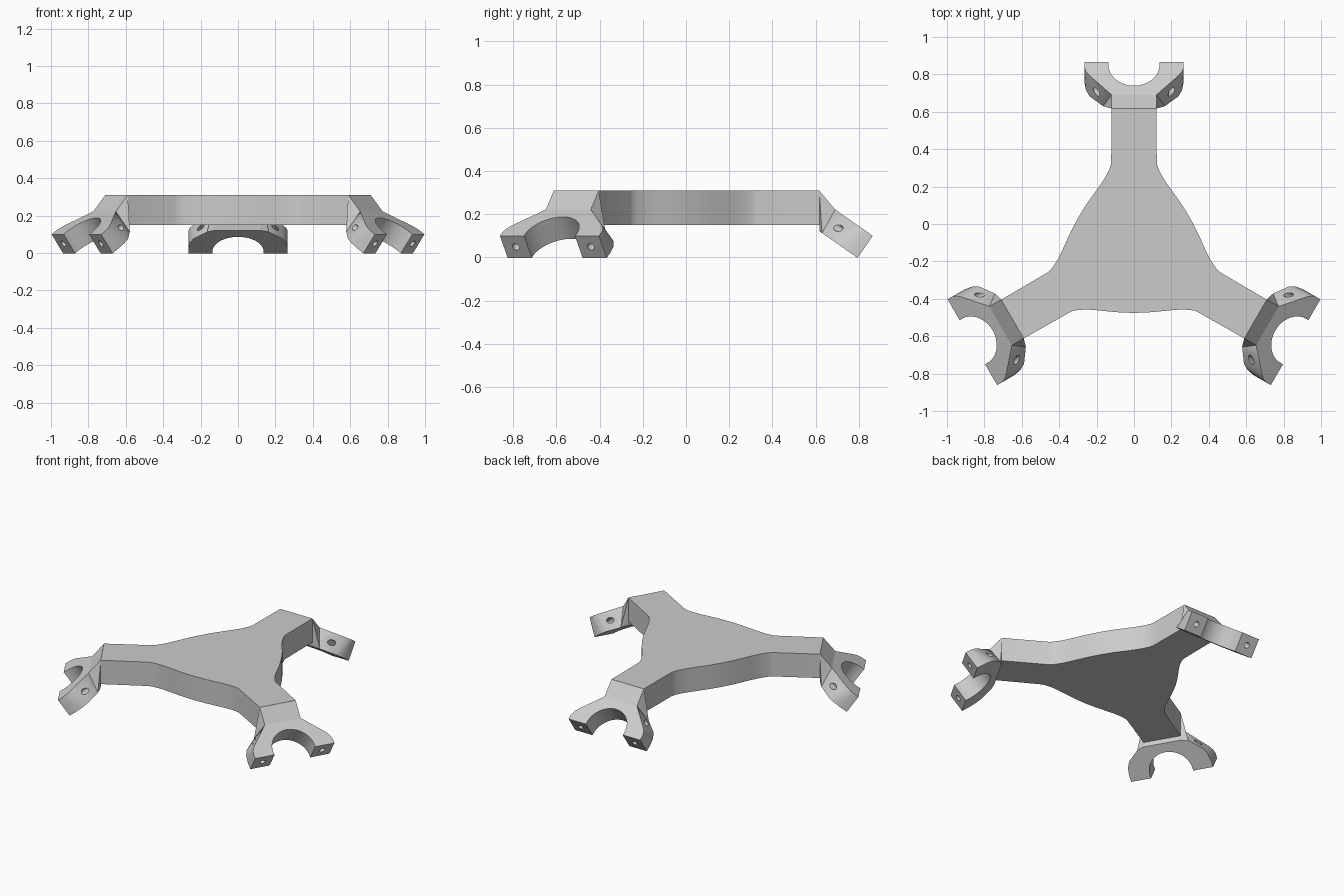
import bpy, bmesh, math
from mathutils import Vector, Matrix

cube = bpy.data.objects.get("Cube")
if cube:
    bpy.data.objects.remove(cube, do_unlink=True)

grey = bpy.data.materials.new("plain grey")
grey.use_nodes = True
colour = (0.6, 0.6, 0.6, 1)
grey.diffuse_color = colour
grey.node_tree.nodes["Principled BSDF"].inputs["Base Color"].default_value = colour

HUB = Vector((0, -0.133, 0))       # axis of the three arms
TILT = math.radians(35)            # downward slope of each clamp
THICK = 0.124
Z_LOW, Z_TOP = 0.15, 0.31
BACK = 0.213                       # length of clamp along its slope
TIP = Vector((0, 0.865, 0.10))
UP_SLOPE = Vector((0, -math.cos(TILT), math.sin(TILT)))
INWARD = Vector((0, -math.sin(TILT), -math.cos(TILT)))


def on_clamp(x, s, depth=0):
    """Point at distance s back from the tip and depth below the top face."""
    return TIP + Vector((x, 0, 0)) + UP_SLOPE * s + INWARD * depth


def link(name, mesh):
    obj = bpy.data.objects.new(name, mesh)
    bpy.context.collection.objects.link(obj)
    return obj


def finish(name, bm):
    bmesh.ops.recalc_face_normals(bm, faces=bm.faces)
    mesh = bpy.data.meshes.new(name)
    bm.to_mesh(mesh)
    bm.free()
    mesh.materials.append(grey)
    return link(name, mesh)


def hull(name, half_points):
    """Convex solid, mirrored across x."""
    bm = bmesh.new()
    for p in half_points:
        for side in (1, -1):
            bm.verts.new((side * p[0], p[1], p[2]))
    res = bmesh.ops.convex_hull(bm, input=bm.verts)
    bmesh.ops.delete(bm, geom=[v for v in res["geom_interior"] if isinstance(v, bmesh.types.BMVert)],
                     context='VERTS')
    bmesh.ops.dissolve_limit(bm, angle_limit=0.01, verts=bm.verts, edges=bm.edges)
    return finish(name, bm)


def cutter(name, centre, axis, radius, length, sides):
    bm = bmesh.new()
    turn = Vector((0, 0, 1)).rotation_difference(axis).to_matrix().to_4x4()
    bmesh.ops.create_cone(bm, cap_ends=True, segments=sides, radius1=radius, radius2=radius,
                          depth=length, matrix=Matrix.Translation(centre) @ turn)
    obj = finish(name, bm)
    obj.hide_render = True
    return obj


def smooth(obj, degrees):
    bpy.ops.object.select_all(action='DESELECT')
    obj.select_set(True)
    bpy.context.view_layer.objects.active = obj
    bpy.ops.object.shade_smooth_by_angle(angle=math.radians(degrees))


# Three-sided hub plate: one wavy side, mirrored and turned three times
side = [(0, .342), (.05, .341), (.1, .338), (.15, .333), (.2, .328), (.24, .325),
        (.27, .325), (.3, .327), (.32, .330), (.338, .336), (.59, .479)]
whole = [(-p, d) for p, d in reversed(side[1:])] + side
bm = bmesh.new()
ring = []
for k in range(3):
    turn = Matrix.Rotation(math.radians(30 + 120 * k), 3, 'Z')
    for p, d in whole:
        ring.append(bm.verts.new(turn @ Vector((d, p, Z_LOW)) + HUB))
base = bm.faces.new(ring)
top = bmesh.ops.extrude_face_region(bm, geom=[base])
bmesh.ops.translate(bm, vec=(0, 0, Z_TOP - Z_LOW),
                    verts=[v for v in top["geom"] if isinstance(v, bmesh.types.BMVert)])
plate = finish("hub_plate", bm)
smooth(plate, 25)

# Sloping clamp with a wider, rounded underside
outline_top = [(.265, 0), (.265, .035), (.257, .06), (.24, .085), (.12, BACK)]
outline_low = [(.265, 0), (.265, .045), (.257, .095), (.238, .135), (.165, .2), (.12, BACK)]
clamp = hull("arm_clamp", [on_clamp(x, s) for x, s in outline_top]
             + [on_clamp(x, s, THICK) for x, s in outline_low])

# Half-round saddle and two bolt holes
cutters = [cutter("saddle_cutter", on_clamp(0, .016, THICK / 2), INWARD, .137, .5, 64)]
for x in (-.2, .2):
    cutters.append(cutter("bolt_cutter", on_clamp(x, .1, THICK / 2), UP_SLOPE, .018, .5, 24))
for c in cutters:
    mod = clamp.modifiers.new("cut", 'BOOLEAN')
    mod.operation, mod.solver, mod.object = 'DIFFERENCE', 'EXACT', c
graph = bpy.context.evaluated_depsgraph_get()
cut_mesh = bpy.data.meshes.new_from_object(clamp.evaluated_get(graph))
clamp.modifiers.clear()
clamp.data = cut_mesh
for c in cutters:
    bpy.data.objects.remove(c, do_unlink=True)
smooth(clamp, 28)

# Wedge joining the plate to the clamp
neck_y = .617
neck = hull("arm_neck", [(.12, neck_y, Z_TOP), on_clamp(.12, BACK), on_clamp(.12, BACK, THICK),
                         on_clamp(.165, .2, THICK), (.12, neck_y, Z_LOW)])

# Repeat the clamp and neck on the other arms
for part in (clamp, neck):
    for k in (1, 2):
        copy = link(part.name + "_" + str(k + 1), part.data)
        copy.matrix_world = (Matrix.Translation(HUB) @ Matrix.Rotation(math.radians(120 * k), 4, 'Z')
                             @ Matrix.Translation(-HUB))
